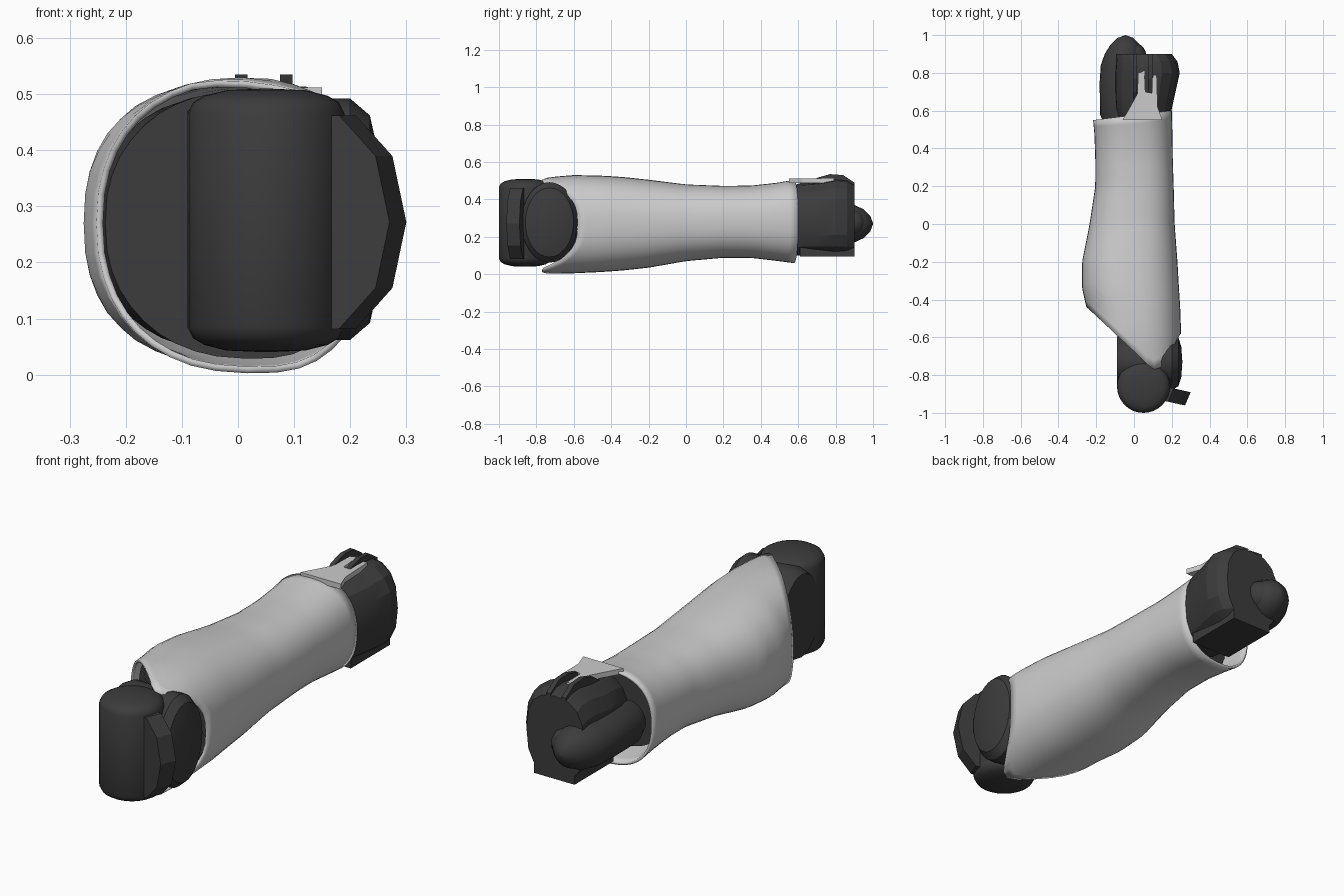
import bpy, bmesh
from math import sin, cos, pi, copysign

cube = bpy.data.objects.get("Cube")
if cube:
    bpy.data.objects.remove(cube)


def material(name, value):
    m = bpy.data.materials.new(name)
    m.use_nodes = True
    colour = (value, value, value, 1)
    m.diffuse_color = colour
    m.node_tree.nodes["Principled BSDF"].inputs["Base Color"].default_value = colour
    return m


DARK = material("dark_rubber", 0.045)


def finish(name, bm, mat=DARK, smooth=35):
    bmesh.ops.recalc_face_normals(bm, faces=bm.faces[:])
    mesh = bpy.data.meshes.new(name)
    bm.to_mesh(mesh)
    bm.free()
    ob = bpy.data.objects.new(name, mesh)
    bpy.context.collection.objects.link(ob)
    if mat:
        mesh.materials.append(mat)
    if smooth:
        bpy.ops.object.select_all(action='DESELECT')
        ob.select_set(True)
        bpy.context.view_layer.objects.active = ob
        bpy.ops.object.shade_smooth_by_angle(angle=smooth * pi / 180)
    return ob


def loft(name, rings, caps=True, mat=DARK, smooth=35):
    """Bridge successive rings of points into a skin."""
    bm = bmesh.new()
    loops = [[bm.verts.new(p) for p in ring] for ring in rings]
    for a, b in zip(loops, loops[1:]):
        for i in range(len(a)):
            j = (i + 1) % len(a)
            bm.faces.new((a[i], a[j], b[j], b[i]))
    if caps:
        bm.faces.new(loops[0])
        bm.faces.new(loops[-1])
    return finish(name, bm, mat, smooth)


def oval(rx, ry, n, power=1.0):
    def bend(v):
        return copysign(abs(v) ** power, v)
    return [(rx * bend(cos(2 * pi * i / n)), ry * bend(sin(2 * pi * i / n)))
            for i in range(n)]


def prism(name, outline, place, mat=DARK):
    """Extrude an outline between two depths; place(u, v, side) gives a point."""
    return loft(name, [[place(u, v, s) for u, v in outline] for s in (0, 1)],
                mat=mat, smooth=0)


# Forearm sections: y, left x, right x, bottom z, top z
SECTIONS = [
    (-0.78, -0.20, 0.25, 0.00, 0.515), (-0.60, -0.235, 0.25, 0.005, 0.53),
    (-0.45, -0.25, 0.245, 0.012, 0.527), (-0.34, -0.275, 0.238, 0.02, 0.52),
    (-0.20, -0.275, 0.23, 0.035, 0.505), (0.00, -0.235, 0.215, 0.07, 0.48),
    (0.20, -0.205, 0.21, 0.088, 0.472), (0.35, -0.205, 0.205, 0.087, 0.474),
    (0.48, -0.21, 0.203, 0.072, 0.488), (0.61, -0.222, 0.20, 0.055, 0.51),
]


def section(y):
    for a, b in zip(SECTIONS, SECTIONS[1:]):
        if y <= b[0]:
            break
    t = max(0, min(1, (y - a[0]) / (b[0] - a[0])))
    return [p + (q - p) * t for p, q in zip(a[1:], b[1:])]


def forearm_rings(inset, front_recess, back_recess, n=40, steps=28):
    unit = oval(1, 1, n, 0.84)
    rings = []
    for k in range(steps + 1):
        ring = []
        for u, v in unit:
            # Slanted inner edge, round notch around the elbow disc
            slant = -0.77 + max(0, 0.08 - 0.25 * u)
            notch = -0.58 - 0.24 * abs(v) ** 3 if u > 0 else -0.8
            front = max(slant, notch) + front_recess
            back = 0.575 + 0.025 * u - back_recess
            y = front + (back - front) * k / steps
            x0, x1, z0, z1 = section(y)
            ring.append(((x0 + x1) / 2 + u * ((x1 - x0) / 2 - inset), y,
                         (z0 + z1) / 2 + v * ((z1 - z0) / 2 - inset)))
        rings.append(ring)
    return rings


# Forearm shell and dark core
shell = loft("forearm_shell", forearm_rings(0, 0, 0), caps=False, mat=None)
wall = shell.modifiers.new("wall", 'SOLIDIFY')
wall.thickness = 0.012
wall.offset = -1
loft("forearm_core", forearm_rings(0.025, 0.04, 0.12))

# Elbow pivot: upright drum with rounded ends
half = [(0.002, 0.235), (0.07, 0.232), (0.11, 0.222), (0.13, 0.21), (0.14, 0.19)]
drum = [(r, -h) for r, h in half] + half[::-1]
loft("elbow_drum", [[(0.05 + x, -0.86 + y, 0.275 + h) for x, y in oval(r, r, 32)]
                    for r, h in drum])

# Elbow side disc, domed on its outer face
disc = [(-0.09, 0.9), (-0.05, 1), (0.2, 1), (0.235, 0.86), (0.25, 0.55), (0.256, 0.01)]
loft("elbow_disc", [[(x, -0.73 + y, 0.277 + z) for y, z in oval(0.15 * s, 0.215 * s, 32)]
                    for x, s in disc], smooth=25)

# Angled hinge plate beside the drum
prism("hinge_plate", oval(0.13, 0.2, 10),
      lambda u, v, s: (0.14 + u + 0.03 * s, -0.945 + 0.07 * s - 0.22 * (u - 0.06), 0.272 + v))

# Wrist block: barrel body, y, left x, right x, top z
wrist = [(0.54, -0.08, 0.18, 0.46), (0.61, -0.1, 0.2, 0.487), (0.7, -0.105, 0.22, 0.492),
         (0.8, -0.105, 0.242, 0.51), (0.86, -0.1, 0.23, 0.505), (0.9, -0.1, 0.2, 0.485)]
loft("wrist_block", [[((a + b) / 2 + x, y, (0.1 + top) / 2 + z)
                      for x, z in oval((b - a) / 2, (top - 0.1) / 2, 16, 0.8)]
                     for y, a, b, top in wrist], smooth=20)

# Flat foot under the wrist block
prism("wrist_base", [(-0.05, 0.61), (0.16, 0.61), (0.16, 0.9), (-0.05, 0.9)],
      lambda u, v, s: (u, v, 0.095 + 0.06 * s))

# Ridges along the top of the wrist
ridge = [(0.62, 0.46), (0.7, 0.515), (0.77, 0.535), (0.84, 0.53), (0.9, 0.49), (0.9, 0.44)]
for i, x in enumerate((-0.005, 0.075)):
    prism(f"wrist_ridge_{i + 1}", ridge, lambda u, v, s, x=x: (x + 0.022 * s, u, v))

# Forked tongue of the shell reaching over the wrist
fork = [(-0.06, 0.55), (-0.02, 0.62), (0.018, 0.69), (0.022, 0.8), (0.055, 0.81),
        (0.06, 0.7), (0.095, 0.69), (0.1, 0.79), (0.12, 0.79), (0.125, 0.62), (0.15, 0.55)]
prism("shell_fork", fork,
      lambda u, v, s: (u, v, 0.487 + 0.025 * s + 0.02 * max(0, v - 0.7)), mat=None)

# Rounded tube hooking round the inner side of the wrist: y, x, radius
tube = [(0.52, -0.07, 0.085), (0.58, -0.08, 0.1), (0.75, -0.08, 0.102), (0.84, -0.07, 0.106),
        (0.9, -0.055, 0.1), (0.95, -0.047, 0.077), (0.985, -0.045, 0.042), (1.0, -0.045, 0.002)]
loft("wrist_tube", [[(cx + x, y, 0.27 + z) for x, z in oval(r, r, 24)]
                    for y, cx, r in tube])
bm = bmesh.new()
bmesh.ops.create_uvsphere(bm, u_segments=20, v_segments=12, radius=0.07)
bmesh.ops.translate(bm, vec=(-0.005, 0.89, 0.275), verts=bm.verts)
finish("wrist_tube_tip", bm)
